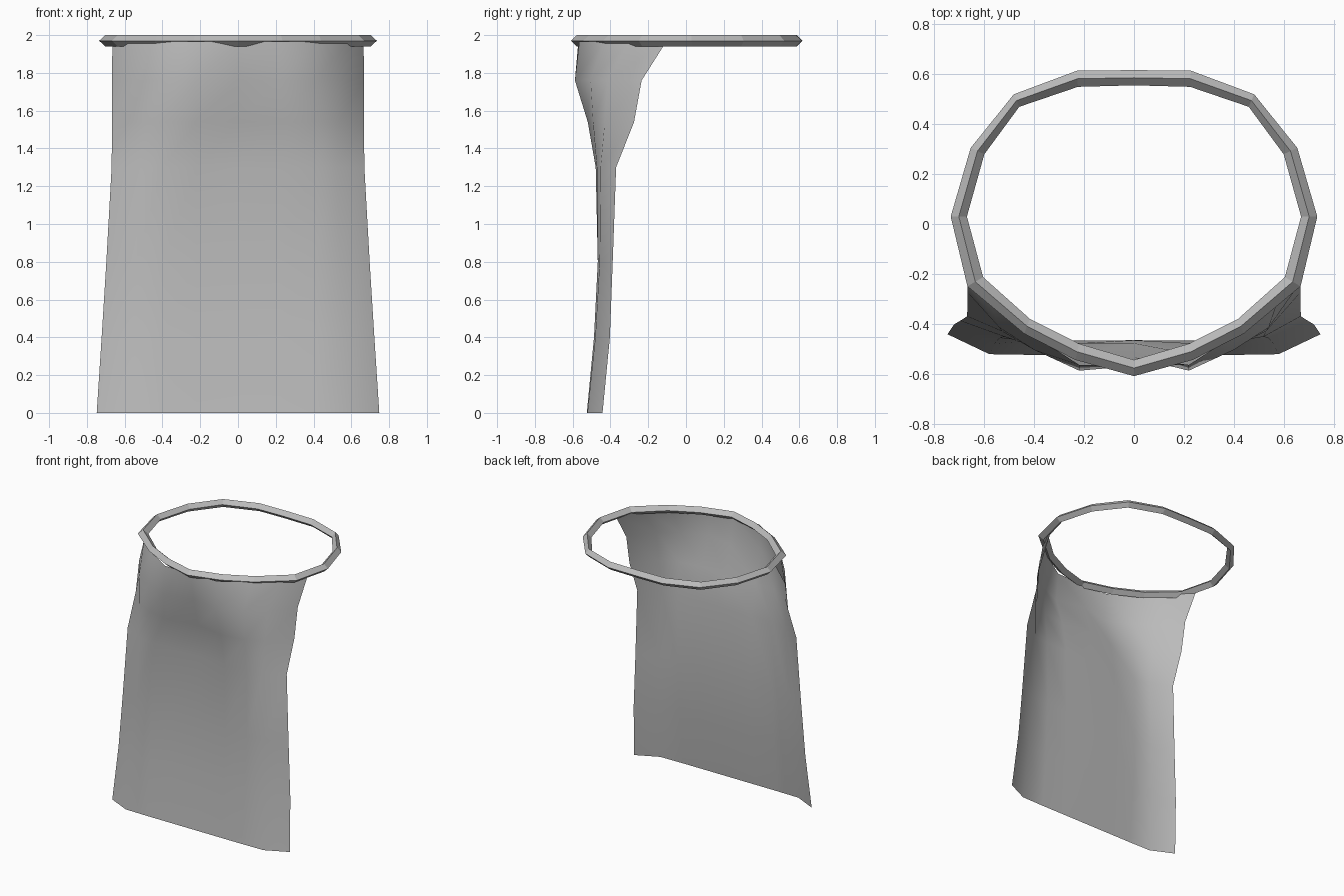
import bpy

if "Cube" in bpy.data.objects:
    bpy.data.objects.remove(bpy.data.objects["Cube"])

grey = bpy.data.materials.new("plain grey")
grey.diffuse_color = (0.5, 0.5, 0.5, 1)
grey.use_nodes = True
grey.node_tree.nodes["Principled BSDF"].inputs["Base Color"].default_value = grey.diffuse_color


def make(name, verts, faces):
    mesh = bpy.data.meshes.new(name)
    mesh.from_pydata(verts, [], faces)
    mesh.materials.append(grey)
    obj = bpy.data.objects.new(name, mesh)
    bpy.context.collection.objects.link(obj)
    return obj


def mirrored(half):
    """Half outline from x = 0 to the +x edge -> full outline from -x to +x."""
    return [(-x, y) for x, y in reversed(half[1:])] + half


# Waist ring: outer and inner half outlines, front to back, diamond section
outer = [(0, -.61), (.235, -.545), (.44, -.44), (.668, -.25), (.735, .03),
         (.655, .305), (.482, .52), (.228, .615), (0, .617)]
inner = [(0, -.545), (.22, -.48), (.418, -.38), (.605, -.213), (.67, .03),
         (.6, .28), (.46, .495 - .025), (.225, .55), (0, .556)]


def closed(half):
    return half + [(-x, y) for x, y in reversed(half[1:-1])]


verts, faces = [], []
for (ox, oy), (ix, iy) in zip(closed(outer), closed(inner)):
    mx, my = (ox + ix) / 2, (oy + iy) / 2
    verts += [(ox, oy, 1.97), (mx, my, 2.0), (ix, iy, 1.97), (mx, my, 1.94)]
n = len(verts) // 4
for i in range(n):
    a, b = 4 * i, 4 * ((i + 1) % n)
    for k in range(4):
        m = (k + 1) % 4
        faces.append((a + k, b + k, b + m, a + m))
make("waist_ring", verts, faces)

# Hanging cloth: half cross-sections at each height, centre to side edge
rows = [
    (0.00, [(0, -.525), (.22, -.525), (.40, -.525), (.58, -.522), (.748, -.442)]),
    (0.40, [(0, -.485), (.22, -.487), (.40, -.487), (.56, -.480), (.722, -.403)]),
    (0.80, [(0, -.466), (.22, -.467), (.40, -.467), (.54, -.457), (.697, -.388)]),
    (1.30, [(0, -.466), (.22, -.478), (.40, -.472), (.52, -.452), (.669, -.370)]),
    (1.54, [(0, -.478), (.22, -.520), (.40, -.492), (.53, -.430), (.667, -.275)]),
    (1.76, [(0, -.535), (.22, -.588), (.40, -.505), (.54, -.415), (.667, -.235)]),
    (1.965, [(0, -.57), (.22, -.565), (.42, -.435), (.58, -.300), (.665, -.105)]),
]
verts, faces = [], []
for z, half in rows:
    verts += [(x, y, z) for x, y in mirrored(half)]
w = 9
for r in range(len(rows) - 1):
    for c in range(w - 1):
        a = r * w + c
        faces.append((a, a + 1, a + w + 1, a + w))
cloth = make("hanging_cloth", verts, faces)
bpy.context.view_layer.objects.active = cloth
cloth.select_set(True)
bpy.ops.object.shade_smooth()
